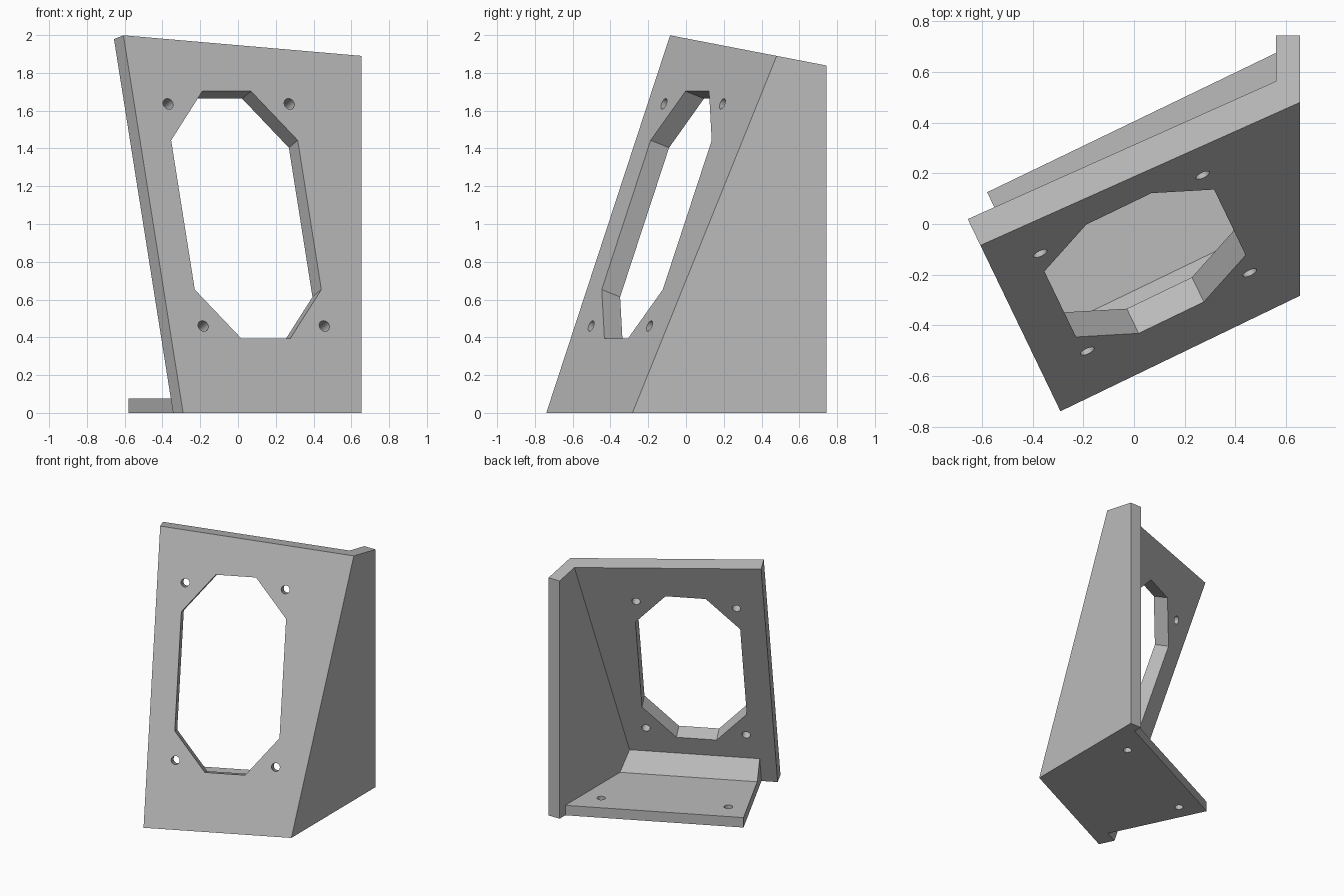
import bpy, bmesh
from math import sin, cos, radians, tau
from mathutils import Vector

if "Cube" in bpy.data.objects:
    bpy.data.objects.remove(bpy.data.objects["Cube"], do_unlink=True)

grey = bpy.data.materials.new("plain grey")
grey.use_nodes = True
grey.diffuse_color = (0.5, 0.5, 0.5, 1)
grey.node_tree.nodes["Principled BSDF"].inputs["Base Color"].default_value = (0.5, 0.5, 0.5, 1)

# Directions: the panel is turned about z and leans back
YAW, LEAN = radians(25.75), radians(20)
X, Y, Z = Vector((1, 0, 0)), Vector((0, 1, 0)), Vector((0, 0, 1))
U = Vector((cos(YAW), sin(YAW), 0))        # along the panel
V = Vector((-sin(YAW), cos(YAW), 0))       # towards the back
W = V * sin(LEAN) + Z * cos(LEAN)          # up the panel
N = U.cross(W)                             # out of the panel front
FOOT = V * -0.54
THICK, WALL, SIDE = 0.115, 0.095, 0.655
BASE_H, BASE_LEFT, BASE_BACK = 0.077, -0.468, 0.365


def finish(name, bm):
    bmesh.ops.recalc_face_normals(bm, faces=bm.faces)
    mesh = bpy.data.meshes.new(name)
    bm.to_mesh(mesh)
    bm.free()
    mesh.materials.append(grey)
    obj = bpy.data.objects.new(name, mesh)
    bpy.context.collection.objects.link(obj)
    return obj


def solid(name, planes):
    """Convex block: a large cube trimmed by (point, outward normal) planes."""
    bm = bmesh.new()
    bmesh.ops.create_cube(bm, size=8)
    for point, normal in planes:
        cut = bmesh.ops.bisect_plane(bm, geom=bm.verts[:] + bm.edges[:] + bm.faces[:],
                                     plane_co=point, plane_no=normal, clear_outer=True)
        rim = [e for e in cut["geom_cut"] if isinstance(e, bmesh.types.BMEdge)]
        bmesh.ops.contextual_create(bm, geom=rim)
    return finish(name, bm)


def prism(name, outline, depth):
    """Cutter: an outline pushed along a depth vector, centred on the outline."""
    bm = bmesh.new()
    face = bm.faces.new([bm.verts.new(p - depth / 2) for p in outline])
    new = bmesh.ops.extrude_face_region(bm, geom=[face])["geom"]
    bmesh.ops.translate(bm, vec=depth, verts=[v for v in new if isinstance(v, bmesh.types.BMVert)])
    return finish(name, bm)


def ring(centre, a, b, radius=0.03, sides=24):
    return [centre + radius * (a * cos(tau * i / sides) + b * sin(tau * i / sides))
            for i in range(sides)]


def drill(target, cutters):
    bpy.context.view_layer.objects.active = target
    for cutter in cutters:
        cutter.hide_render = True
        mod = target.modifiers.new("opening", "BOOLEAN")
        mod.operation, mod.solver, mod.object = "DIFFERENCE", "EXACT", cutter
        bpy.ops.object.modifier_apply(modifier=mod.name)
        bpy.data.objects.remove(cutter, do_unlink=True)


def on_panel(u, z):
    return FOOT + U * u + W * (z / cos(LEAN))


# Shared planes
floor = (Vector(), -Z)
top = (Vector((0, -0.09, 2.0)), Vector((0, 0.193, 1)))
front = (FOOT, N)
behind = FOOT - N * THICK
outer = (X * SIDE, X)
inner = (X * (SIDE - WALL), X)
corner = FOOT + U * ((SIDE - FOOT.x) / U.x)
mitre = X / WALL - N / THICK

# Leaning front panel, mitred into the side wall
panel = solid("front_panel", [floor, top, front, (behind, -N), (U * -0.583, -U), (corner, mitre)])

# Upright side wall
solid("side_wall", [floor, top, outer, (inner[0], -X), (Y * 0.745, Y), front, (corner, -mitre)])

# Base plate behind the panel
base = solid("base_plate", [floor, (Z * BASE_H, Z), (behind, N), inner,
                            (U * BASE_LEFT, -U), (V * BASE_BACK, V)])

# Sloped brace in the angle between panel and base
solid("corner_brace", [(Z * BASE_H, -Z), (behind, N), inner, (U * BASE_LEFT, -U),
                       (V * -0.237 + Z * BASE_H, V * 0.13 + Z * 0.105)])

# Eight-sided window and four screw holes in the panel
MID_U, MID_Z = -0.028, 1.048
quarter = [(0.143, 0.655), (0.372, 0.395)]
half = quarter + [(u, -z) for u, z in reversed(quarter)]
outline = [on_panel(MID_U + s * u, MID_Z + s * z) for s in (1, -1) for u, z in half]
cutters = [prism("window_cutter", outline, N * 0.5)]
for su in (-1, 1):
    for sz in (-1, 1):
        spot = on_panel(MID_U + su * 0.356, MID_Z + sz * 0.588)
        cutters.append(prism("screw_cutter", ring(spot, U, W), N * 0.5))
drill(panel, cutters)

# Two mounting holes in the base
drill(base, [prism("mount_cutter", ring(U * u + V * 0.205, X, Y), Z * 0.5) for u in (-0.334, 0.569)])
